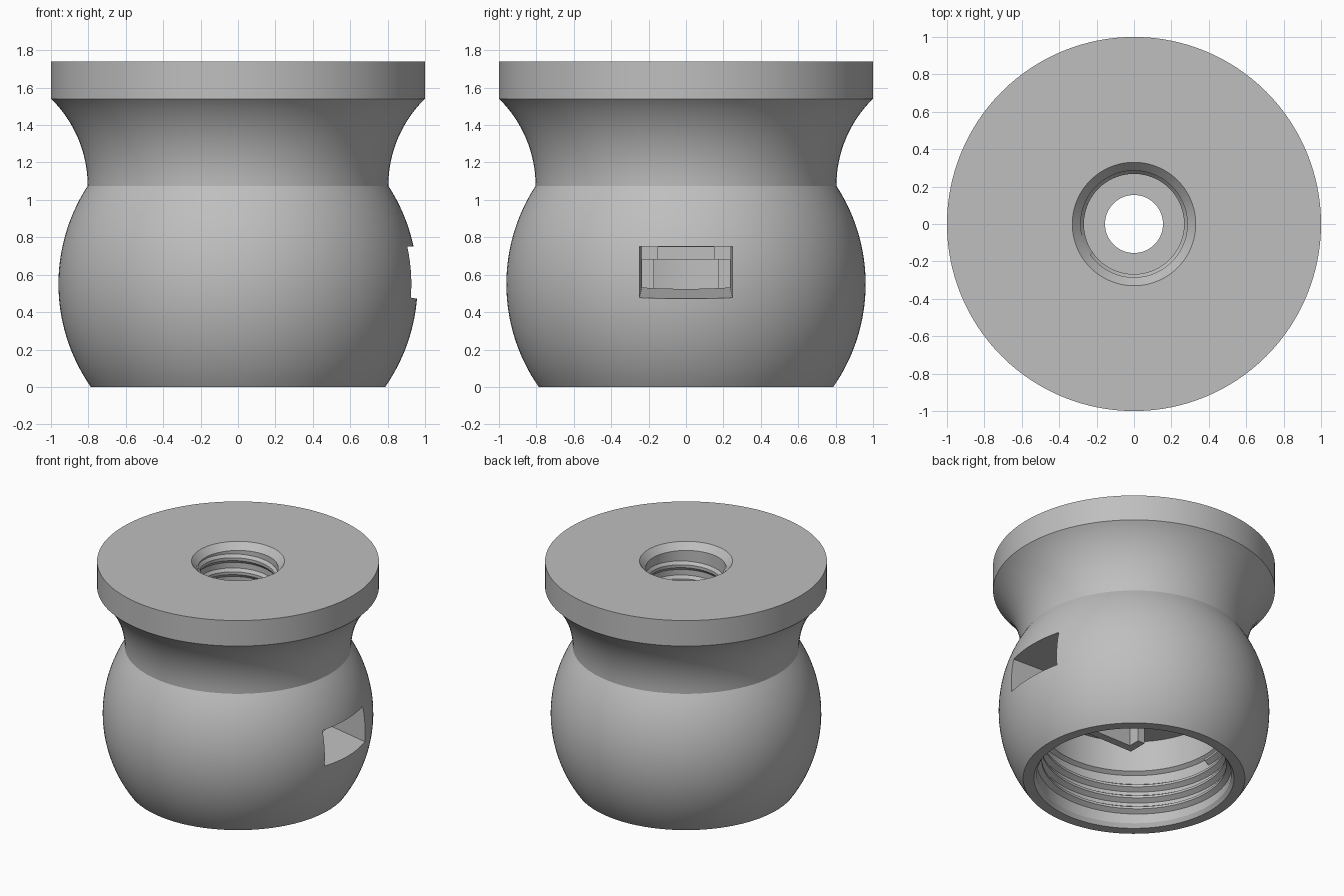
import bpy, bmesh, math
from mathutils import Matrix, Vector

cube = bpy.data.objects.get("Cube")
if cube:
    bpy.data.objects.remove(cube)

GREY = 0.52
mat = bpy.data.materials.new("plain grey")
mat.use_nodes = True
mat.diffuse_color = (GREY, GREY, GREY, 1)
mat.node_tree.nodes["Principled BSDF"].inputs["Base Color"].default_value = (GREY, GREY, GREY, 1)


def finish(name, bm):
    bmesh.ops.recalc_face_normals(bm, faces=bm.faces)
    mesh = bpy.data.meshes.new(name)
    bm.to_mesh(mesh)
    bm.free()
    mesh.materials.append(mat)
    obj = bpy.data.objects.new(name, mesh)
    bpy.context.collection.objects.link(obj)
    return obj


def smooth(obj):
    bpy.ops.object.select_all(action='DESELECT')
    obj.select_set(True)
    bpy.context.view_layer.objects.active = obj
    bpy.ops.object.shade_smooth_by_angle(angle=math.radians(25))


def lathe(name, profile, steps=128):
    """Spin a closed (radius, height) outline around z."""
    bm = bmesh.new()
    rings = []
    for i in range(steps):
        a = 2 * math.pi * i / steps
        rings.append([bm.verts.new((r * math.cos(a), r * math.sin(a), z)) for r, z in profile])
    n = len(profile)
    for i in range(steps):
        p, q = rings[i], rings[(i + 1) % steps]
        for j in range(n):
            k = (j + 1) % n
            bm.faces.new((p[j], q[j], q[k], p[k]))
    return finish(name, bm)


def thread(name, wall, crest, pitch, z_start, turns, steps=72):
    """Helical ridge on the inside of a round hole."""
    section = [(wall + 0.01, -0.42), (crest, -0.1), (crest, 0.1), (wall + 0.01, 0.42)]
    bm = bmesh.new()
    rings = []
    for i in range(int(turns * steps) + 1):
        a = 2 * math.pi * i / steps
        z = z_start + pitch * i / steps
        rings.append([bm.verts.new((r * math.cos(a), r * math.sin(a), z + h * pitch))
                      for r, h in section])
    for p, q in zip(rings, rings[1:]):
        for j in range(4):
            k = (j + 1) % 4
            bm.faces.new((p[j], q[j], q[k], p[k]))
    bm.faces.new(rings[0])
    bm.faces.new(rings[-1])
    smooth(finish(name, bm))


def box(name, x, y, z):
    bm = bmesh.new()
    size = Vector((x[1] - x[0], y[1] - y[0], z[1] - z[0]))
    centre = Vector((sum(x) / 2, sum(y) / 2, sum(z) / 2))
    bmesh.ops.create_cube(bm, size=1, matrix=Matrix.LocRotScale(centre, None, size))
    return finish(name, bm)


# Outline: round belly, flared neck, flange, then threaded bore and cavity
belly_r, belly_z, neck_z, flare_r = 0.96, 0.55, 1.075, 0.652
outline = []
for i in range(33):
    z = neck_z * i / 32
    outline.append((math.sqrt(belly_r ** 2 - (z - belly_z) ** 2), z))
neck_r = outline[-1][0]
flare_end = math.asin(0.465 / flare_r)
for i in range(1, 17):
    a = flare_end * i / 16
    outline.append((neck_r + flare_r * (1 - math.cos(a)), neck_z + flare_r * math.sin(a)))
outline[-1] = (1, 1.54)
outline += [(1, 1.74), (0.33, 1.74), (0.285, 1.69), (0.285, 1.2), (0.155, 1.2),
            (0.155, 0.68), (0.66, 0.68), (0.66, 0.44), (0.69, 0.42), (0.69, 0.03), (0.71, 0)]
body = lathe("body", outline)

# Side port: tapered pocket with a ramped floor, plus a notch in its top
bm = bmesh.new()
ends = []
for x, y, z in ((1.05, 0.255, 0.455), (0.6, 0.235, 0.535)):
    ends.append([bm.verts.new(c) for c in ((x, -y, z), (x, y, z), (x, y, 0.75), (x, -y, 0.75))])
for j in range(4):
    k = (j + 1) % 4
    bm.faces.new((ends[0][j], ends[0][k], ends[1][k], ends[1][j]))
bm.faces.new(ends[0])
bm.faces.new(ends[1])
cutters = [finish("port_cutter", bm),
           box("notch_cutter", (0.4, 0.65), (-0.15, 0.15), (0.6, 0.749))]
bpy.context.view_layer.objects.active = body
for cutter in cutters:
    cut = body.modifiers.new(cutter.name, 'BOOLEAN')
    cut.object = cutter
    cut.operation = 'DIFFERENCE'
    cut.solver = 'EXACT'
    bpy.ops.object.modifier_apply(modifier=cut.name)
    bpy.data.objects.remove(cutter)
smooth(body)

# Screw threads
thread("top_thread", 0.285, 0.268, 0.11, 1.26, 3.6)
thread("bottom_thread", 0.69, 0.655, 0.09, 0.08, 3.5)

# Rails hanging inside the cavity beside the port
for side, label in ((1, "left"), (-1, "right")):
    outer, inner, lip = side * 0.32, side * 0.26, side * 0.17
    box(label + "_rail", (-0.18, 0.63), sorted((inner, outer)), (0.45, 0.69))
    box(label + "_rail_end", (-0.24, -0.18), sorted((lip, outer)), (0.45, 0.69))
